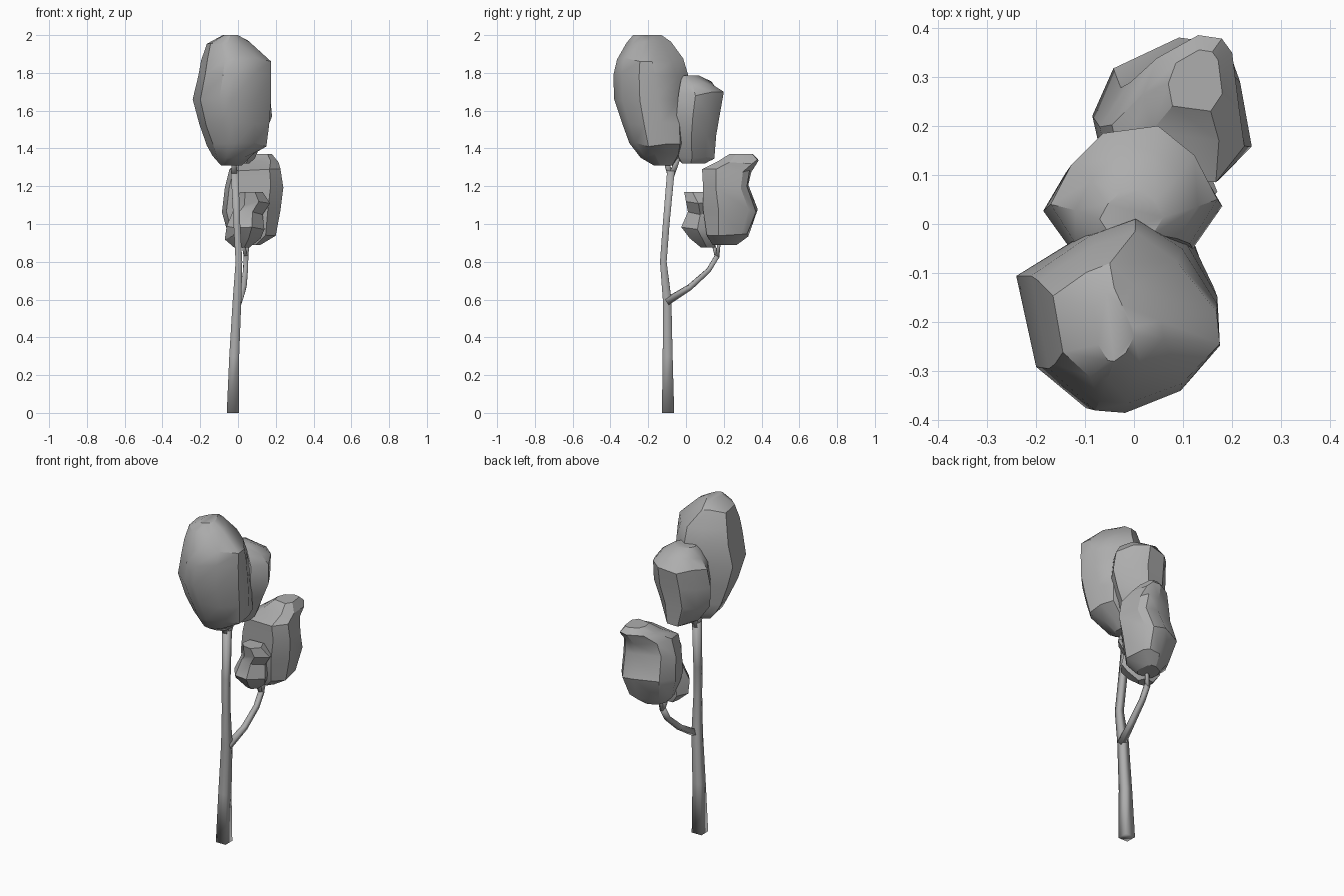
import bpy, bmesh, math, random
from mathutils import Vector

cube = bpy.data.objects.get("Cube")
if cube:
    bpy.data.objects.remove(cube, do_unlink=True)

grey = bpy.data.materials.new("plain_grey")
grey.use_nodes = True
grey.diffuse_color = (0.42, 0.42, 0.42, 1)
grey.node_tree.nodes["Principled BSDF"].inputs["Base Color"].default_value = grey.diffuse_color


def loft(name, rings, angle):
    """Skin a list of equal-length point rings into a closed, faceted solid."""
    bm = bmesh.new()
    loops = [[bm.verts.new(point) for point in ring] for ring in rings]
    count = len(loops[0])
    for low, high in zip(loops, loops[1:]):
        for i in range(count):
            j = (i + 1) % count
            bm.faces.new((low[i], low[j], high[j], high[i]))
    bm.faces.new(loops[0][::-1])
    bm.faces.new(loops[-1])
    bmesh.ops.recalc_face_normals(bm, faces=bm.faces)
    mesh = bpy.data.meshes.new(name)
    bm.to_mesh(mesh)
    bm.free()
    mesh.materials.append(grey)
    obj = bpy.data.objects.new(name, mesh)
    bpy.context.collection.objects.link(obj)
    bpy.ops.object.select_all(action="DESELECT")
    obj.select_set(True)
    bpy.context.view_layer.objects.active = obj
    bpy.ops.object.shade_smooth_by_angle(angle=math.radians(angle))


def foliage(name, plan, levels, seed, crown=None):
    """Leaf clump: a plan outline, blending to a crown outline with height,
    fitted to levels of (z, x min, x max, y min, y max)."""
    rng = random.Random(seed)
    fit = lambda v, vs, a, b: a + (b - a) * (v - min(vs)) / (max(vs) - min(vs))
    last = len(levels) - 1
    rings = []
    for k, (z, x0, x1, y0, y1) in enumerate(levels):
        outline = [Vector(p).lerp(Vector(q), k / last) for p, q in zip(plan, crown or plan)]
        xs, ys = zip(*outline)
        # Uneven heights break up the horizontal bands
        wobble = 0 if k in (0, last) else 0.012
        rings.append([(fit(x, xs, x0, x1), fit(y, ys, y0, y1), z + rng.uniform(-wobble, wobble))
                      for x, y in outline])
    loft(name, rings, 32)


def limb(name, path, sides=4):
    """Tapered square limb along a path of (x, y, z, corner radius)."""
    points = [Vector(p[:3]) for p in path]
    rings = []
    for i, point in enumerate(points):
        along = (points[min(i + 1, len(points) - 1)] - points[max(i - 1, 0)]).normalized()
        if point.z == 0:
            along = Vector((0, 0, 1))
        side = along.cross(Vector((0, 1, 0))).normalized()
        other = along.cross(side)
        turns = [math.tau * (s + 0.5) / sides for s in range(sides)]
        rings.append([point + path[i][3] * (side * math.cos(t) + other * math.sin(t))
                      for t in turns])
    loft(name, rings, 95)


# Trunk and its upper fork
limb("trunk", [(-.027, -.095, 0, .046), (-.02, -.097, .3, .037), (-.005, -.1, .6, .032),
               (.005, -.12, .8, .025), (-.006, -.105, 1, .025), (-.018, -.08, 1.28, .028)])
limb("upper_fork_front", [(-.018, -.08, 1.25, .022), (-.025, -.12, 1.38, .016)])
limb("upper_fork_back", [(-.018, -.08, 1.25, .022), (0, -.03, 1.38, .016)])

# Side branch and its fork
limb("side_branch", [(.005, -.1, .59, .024), (.03, .02, .665, .02),
                     (.04, .12, .755, .018), (.042, .165, .83, .018)])
limb("side_fork_back", [(.042, .165, .82, .015), (.06, .18, .94, .01)])
limb("side_fork_front", [(.042, .165, .82, .015), (.02, .135, .93, .01)])

# Leaf clumps
foliage("upper_front_foliage",
        [(-.24, -.115), (-.195, -.295), (-.095, -.38), (-.03, -.385), (.09, -.34),
         (.175, -.245), (.175, -.1), (.165, 0), (.03, .01), (-.1, -.03)],
        [(1.31, -.09, .02, -.17, -.07), (1.36, -.135, .08, -.24, -.03),
         (1.42, -.165, .15, -.3, -.01), (1.53, -.205, .165, -.34, 0),
         (1.66, -.24, .175, -.38, .01), (1.79, -.21, .175, -.385, .01),
         (1.87, -.195, .175, -.365, -.015), (1.96, -.165, .06, -.315, -.08),
         (2, -.08, 0, -.28, -.13)], seed=4,
        crown=[(-.23, -.1), (-.195, -.295), (-.095, -.38), (-.03, -.385), (.09, -.34),
               (.175, -.25), (.165, -.2), (.05, -.08), (-.03, .01), (-.11, -.02)])
foliage("upper_back_foliage",
        [(-.185, .04), (-.14, .12), (-.07, .185), (.05, .2), (.13, .14),
         (.18, .05), (.12, -.04), (-.13, -.04)],
        [(1.32, -.05, .06, -.02, .1), (1.35, -.1, .09, -.04, .15),
         (1.46, -.175, .14, -.05, .16), (1.58, -.185, .18, -.05, .18),
         (1.69, -.17, .17, -.04, .2), (1.745, -.12, .13, -.03, .145),
         (1.785, -.07, .06, -.02, .07)], seed=9)
foliage("lower_back_foliage",
        [(-.085, .22), (-.04, .32), (.1, .385), (.18, .375), (.215, .335),
         (.24, .17), (.17, .085), (-.06, .11)],
        [(.89, 0, .12, .14, .27), (.94, -.05, .2, .11, .33),
         (1.07, -.085, .225, .09, .38), (1.2, -.07, .24, .09, .33),
         (1.28, -.045, .225, .085, .345), (1.33, .02, .215, .17, .385),
         (1.37, .07, .18, .23, .355)], seed=6)
foliage("lower_front_foliage",
        [(-.07, .05), (-.02, -.01), (.07, -.025), (.14, .06), (.1, .17), (-.05, .16)],
        [(.875, -.02, .06, .08, .15), (.93, -.07, .12, .02, .17),
         (.98, -.06, .14, -.025, .17), (1.06, -.03, .13, .01, .16),
         (1.11, -.01, .17, 0, .15), (1.17, .01, .13, -.01, .09)], seed=3)
